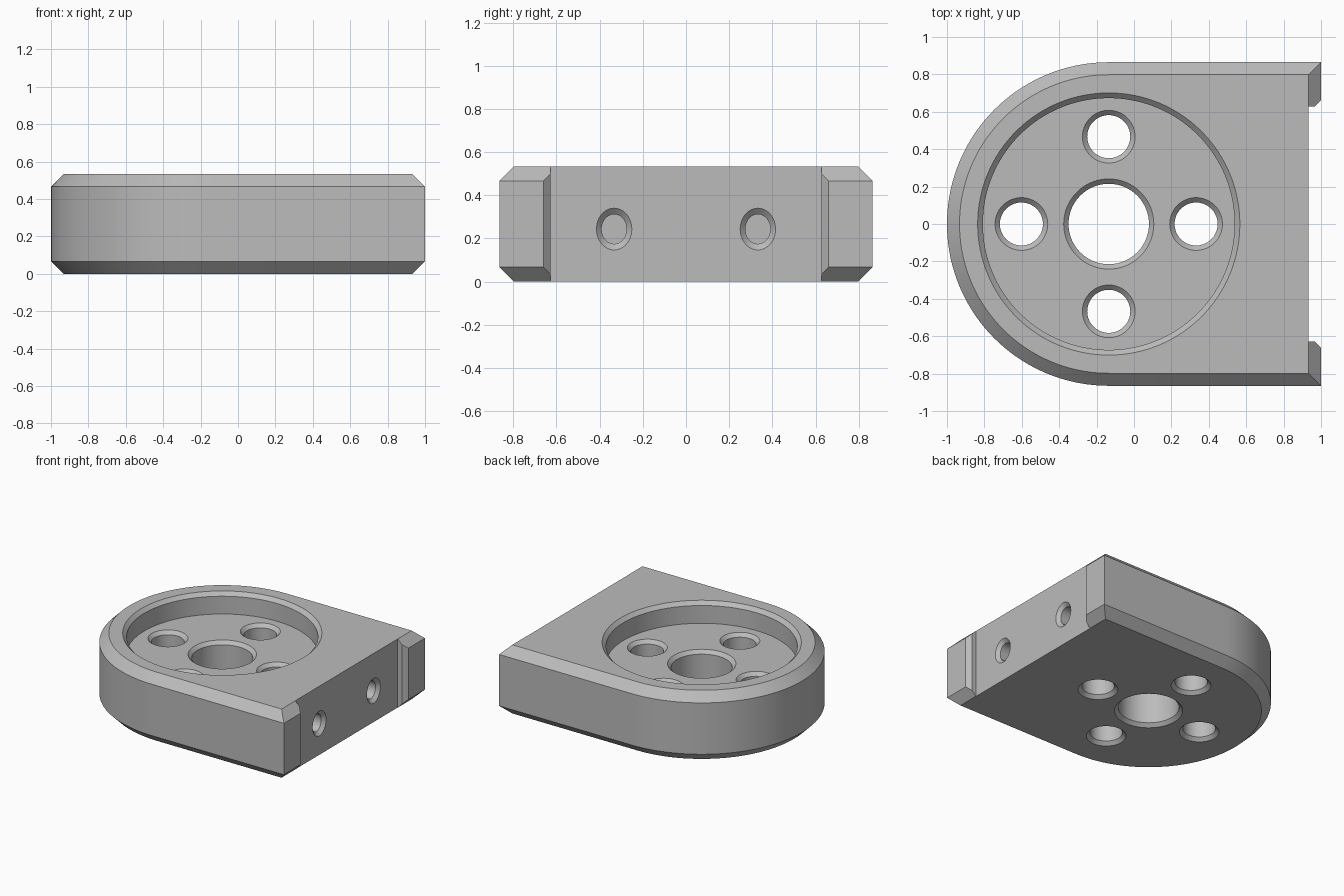
import bpy
import bmesh
from math import sin, cos, pi, radians
from mathutils import Matrix, Vector

cube = bpy.data.objects.get("Cube")
if cube:
    bpy.data.objects.remove(cube, do_unlink=True)

HEIGHT, CHAMFER, RADIUS = 0.533, 0.067, 0.865
CENTRE_X = RADIUS - 1
FLOOR = 0.367          # pocket floor height
WALL_X = 0.932         # recessed end wall

grey = bpy.data.materials.new("plain_grey")
grey.use_nodes = True
grey.diffuse_color = (0.5, 0.5, 0.5, 1)
grey.node_tree.nodes["Principled BSDF"].inputs["Base Color"].default_value = (0.5, 0.5, 0.5, 1)


def loft(name, rings):
    """Closed solid through rings of points."""
    bm = bmesh.new()
    loops = [[bm.verts.new(p) for p in ring] for ring in rings]
    for low, high in zip(loops, loops[1:]):
        for i in range(len(low)):
            j = (i + 1) % len(low)
            bm.faces.new((low[i], low[j], high[j], high[i]))
    bm.faces.new(loops[0][::-1])
    bm.faces.new(loops[-1])
    bmesh.ops.recalc_face_normals(bm, faces=bm.faces)
    mesh = bpy.data.meshes.new(name)
    bm.to_mesh(mesh)
    bm.free()
    mesh.materials.append(grey)
    obj = bpy.data.objects.new(name, mesh)
    bpy.context.collection.objects.link(obj)
    return obj


def outline(inset, z, steps=72):
    """D-shaped outline: half circle plus straight sides to the end wall."""
    r = RADIUS - inset
    arc = [pi / 2 + pi * i / steps for i in range(steps + 1)]
    pts = [(CENTRE_X + r * cos(a), r * sin(a), z) for a in arc]
    return pts + [(1 - inset, -r, z), (1 - inset, r, z)]


def bore(name, profile, matrix, steps=64):
    """Round cutter from (radius, height) pairs."""
    angles = [2 * pi * i / steps for i in range(steps)]
    return loft(name, [[matrix @ Vector((r * cos(a), r * sin(a), h)) for a in angles]
                       for r, h in profile])


def cut(target, cutter):
    cutter.hide_render = True
    mod = target.modifiers.new("cut", "BOOLEAN")
    mod.operation = "DIFFERENCE"
    mod.solver = "EXACT"
    mod.object = cutter
    bpy.context.view_layer.objects.active = target
    bpy.ops.object.modifier_apply(modifier=mod.name)
    bpy.data.objects.remove(cutter, do_unlink=True)


# Chamfered body
body = loft("mount_body", [outline(CHAMFER, 0), outline(0, CHAMFER),
                           outline(0, HEIGHT - CHAMFER), outline(CHAMFER, HEIGHT)])

# Recess in the flat end, leaving a lug at each side
half = [(WALL_X, 0.628), (0.967, 0.628), (1.05, 0.711)]
recess = half + [(x, -y) for x, y in reversed(half)]
cut(body, loft("recess_cutter", [[(x, y, z) for x, y in recess] for z in (-0.1, 0.7)]))

# Round pocket with chamfered rim
cut(body, bore("pocket_cutter", [(0.673, FLOOR), (0.673, HEIGHT - 0.028), (0.701, HEIGHT), (0.701, 0.6)],
               Matrix.Translation((CENTRE_X, 0, 0)), 128))

# Centre bore and four bolt holes, chamfered at both ends
c = 0.026
holes = [(0, 0, 0.215)] + [(0.467 * cos(k * pi / 2), 0.467 * sin(k * pi / 2), 0.115) for k in range(4)]
for x, y, r in holes:
    profile = [(r + c, -0.05), (r + c, 0), (r, c), (r, FLOOR - c), (r + c, FLOOR), (r + c, 0.45)]
    cut(body, bore("hole_cutter", profile, Matrix.Translation((CENTRE_X + x, y, 0))))

# Two blind slotted holes in the end wall, slightly taller than wide
for side in (-1, 1):
    place = (Matrix.Translation((WALL_X, side * 0.333, 0.243)) @ Matrix.Rotation(radians(90), 4, "Y")
             @ Matrix.Diagonal((1.18, 1, 1, 1)))
    cut(body, bore("side_hole_cutter", [(0.058, -0.33), (0.058, -0.025), (0.082, 0), (0.082, 0.1)], place, 48))

bpy.ops.object.select_all(action="DESELECT")
body.select_set(True)
bpy.context.view_layer.objects.active = body
bpy.ops.object.shade_smooth_by_angle(angle=radians(25))
